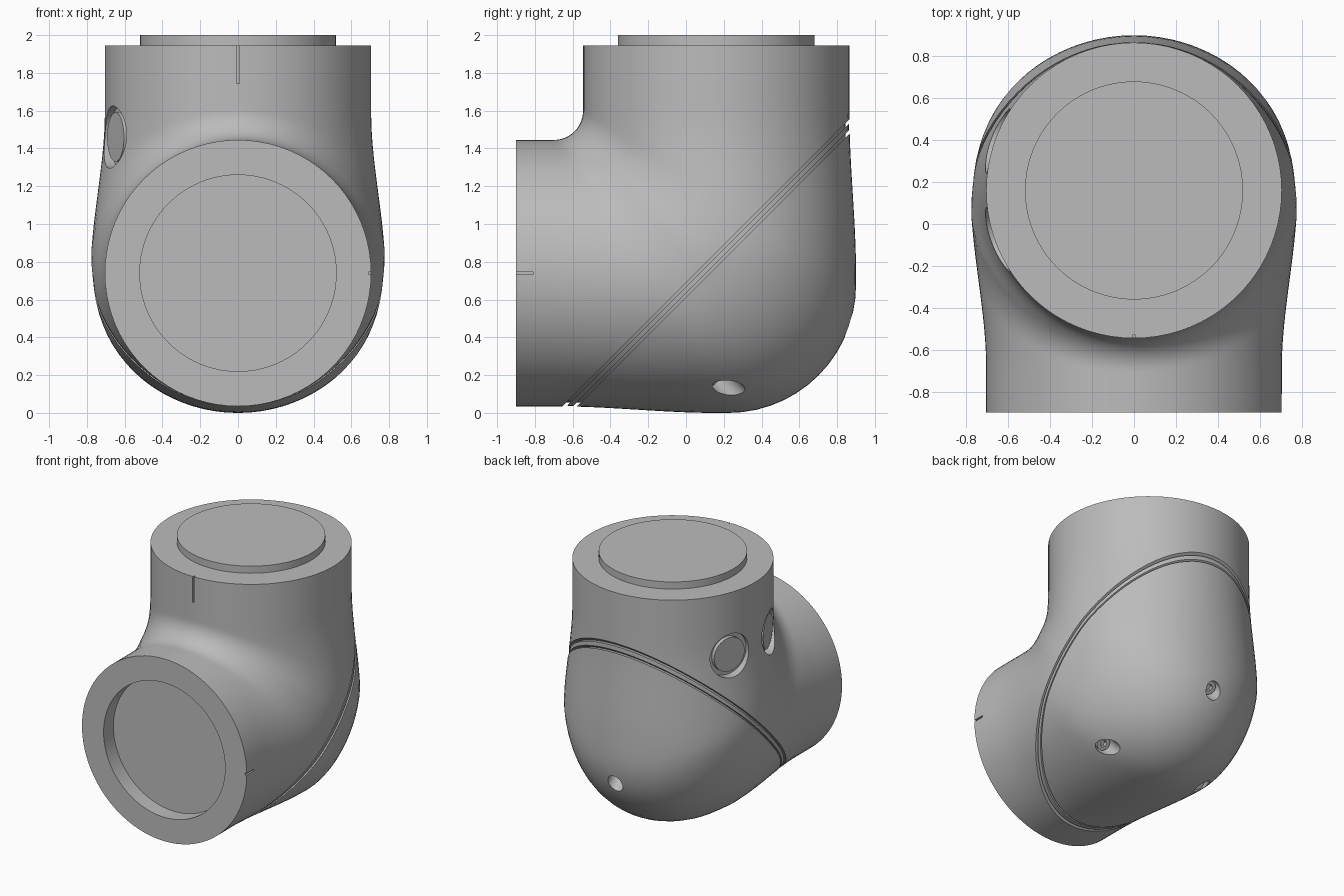
import bpy, bmesh
from math import sin, cos, pi, radians
from mathutils import Vector, Matrix

cube = bpy.data.objects.get("Cube")
if cube:
    bpy.data.objects.remove(cube)

PIVOT = Vector((0, 0.16, 0.74))        # where the two tube axes cross
RADIUS, TOP, FRONT = 0.705, 1.205, 1.06
SEAM_N = Vector((0, -1, 1)).normalized()
SEAM_P = PIVOT + SEAM_N * 0.05
SIDES, STEPS = 80, 14

grey = bpy.data.materials.new("Satin grey")
grey.use_nodes = True
grey.diffuse_color = (0.5, 0.5, 0.5, 1)
grey.node_tree.nodes["Principled BSDF"].inputs["Base Color"].default_value = (0.5, 0.5, 0.5, 1)


def make_object(name, bm):
    bmesh.ops.recalc_face_normals(bm, faces=bm.faces)
    mesh = bpy.data.meshes.new(name)
    bm.to_mesh(mesh)
    bm.free()
    mesh.materials.append(grey)
    ob = bpy.data.objects.new(name, mesh)
    bpy.context.collection.objects.link(ob)
    return ob


def activate(ob):
    bpy.ops.object.select_all(action='DESELECT')
    ob.select_set(True)
    bpy.context.view_layer.objects.active = ob


def smooth(ob):
    activate(ob)
    bpy.ops.object.shade_smooth_by_angle(angle=radians(30))


def cut(ob, cutter):
    mod = ob.modifiers.new("cut", 'BOOLEAN')
    mod.operation, mod.solver, mod.object = 'DIFFERENCE', 'EXACT', cutter
    activate(ob)
    bpy.ops.object.modifier_apply(modifier=mod.name)
    bpy.data.objects.remove(cutter)


def cylinder(name, start, end, radius, sides=40):
    start, end = Vector(start), Vector(end)
    axis = end - start
    place = Matrix.Translation((start + end) / 2) @ axis.to_track_quat('Z', 'Y').to_matrix().to_4x4()
    bm = bmesh.new()
    bmesh.ops.create_cone(bm, cap_ends=True, segments=sides, radius1=radius,
                          radius2=radius, depth=axis.length, matrix=place)
    return make_object(name, bm)


def box(name, centre, size):
    bm = bmesh.new()
    bmesh.ops.create_cube(bm, matrix=Matrix.Translation(centre) @ Matrix.Diagonal((*size, 1)))
    return make_object(name, bm)


def elbow_line(angle):
    """One lengthwise line of the elbow: down the tube, round the bend, out to the front."""
    a = RADIUS * sin(angle)
    bend = 0.4 + 0.245 * sin(angle)
    cy, cz = a - bend, bend - a
    line = [(a, TOP + (cz - TOP) * i / STEPS) for i in range(STEPS)]
    line += [(cy + bend * cos(t), cz - bend * sin(t))
             for t in (pi / 2 * i / STEPS for i in range(STEPS))]
    line += [(cy + (-FRONT - cy) * i / STEPS, -a) for i in range(STEPS + 1)]
    for y, z in line:
        d = min(max(z, -y, 0) / 0.85, 1)
        bulge = 1 - d * d * (3 - 2 * d)
        x = RADIUS * cos(angle) * (1 + 0.106 * bulge)
        grow = 1 + 0.05 * bulge
        yield Vector((x, y * grow if y > 0 else y, z * grow if z < 0 else z))


def elbow_slice(name, low=None, high=None, scale=1.0):
    """The elbow solid, kept between two offsets from the seam plane."""
    bm = bmesh.new()
    lines = [[bm.verts.new(PIVOT + p * scale) for p in elbow_line(2 * pi * k / SIDES)]
             for k in range(SIDES)]
    for k in range(SIDES):
        a, b = lines[k - 1], lines[k]
        for i in range(len(a) - 1):
            bm.faces.new((a[i], a[i + 1], b[i + 1], b[i]))
    for end in (0, -1):
        bm.faces.new([line[end] for line in lines])
    for offset, side in ((low, -1), (high, 1)):
        if offset is None:
            continue
        result = bmesh.ops.bisect_plane(
            bm, geom=bm.verts[:] + bm.edges[:] + bm.faces[:], dist=1e-5,
            plane_co=SEAM_P + SEAM_N * offset, plane_no=SEAM_N * side, clear_outer=True)
        rim = [e for e in result["geom_cut"] if isinstance(e, bmesh.types.BMEdge)]
        bmesh.ops.edgeloop_fill(bm, edges=rim)
    return make_object(name, bm)


# Housing, rear cover and the sealing bead between them
housing = elbow_slice("housing", low=0.027)
cover = elbow_slice("rear_cover", high=-0.027)
smooth(elbow_slice("seam_core", -0.035, 0.035, 0.97))
smooth(elbow_slice("seam_bead", -0.012, 0.012, 0.995))

# Flange boss on top and matching recess in front
smooth(cylinder("top_boss", (0, 0.16, 1.9), (0, 0.16, 2.0), 0.52, 96))
cut(housing, cylinder("recess_cutter", (0, -1, 0.74), (0, -0.78, 0.74), 0.52, 96))

# Alignment notches at both tube ends
cut(housing, box("notch_cutter", (0, -0.545, 1.87), (0.014, 0.03, 0.25)))
cut(housing, box("notch_cutter", (0.705, -0.87, 0.74), (0.03, 0.12, 0.014)))

# Two round buttons in shallow pockets on the right side
for number, degrees in enumerate((160, 200), 1):
    out = Vector((cos(radians(degrees)), sin(radians(degrees)), 0))
    base = Vector((0, 0.16, 1.46))
    cut(housing, cylinder("pocket_cutter", base + out * 0.66, base + out * 0.85, 0.165))
    smooth(cylinder(f"button_{number}", base + out * 0.64, base + out * 0.69, 0.13))

# Three screw holes in the cover, drilled square to the seam
for number, spot in enumerate(((0, 0.87, 0.46), (0.43, 0.23, 0.13), (-0.43, 0.23, 0.13)), 1):
    spot = Vector(spot)
    cut(cover, cylinder("hole_cutter", spot + SEAM_N * 0.13, spot - SEAM_N * 0.2, 0.062, 32))
    head = cylinder(f"screw_{number}", spot + SEAM_N * 0.14, spot + SEAM_N * 0.07, 0.05, 32)
    cut(head, cylinder("socket_cutter", spot + SEAM_N * 0.1, spot, 0.026, 6))
    smooth(head)

smooth(housing)
smooth(cover)
